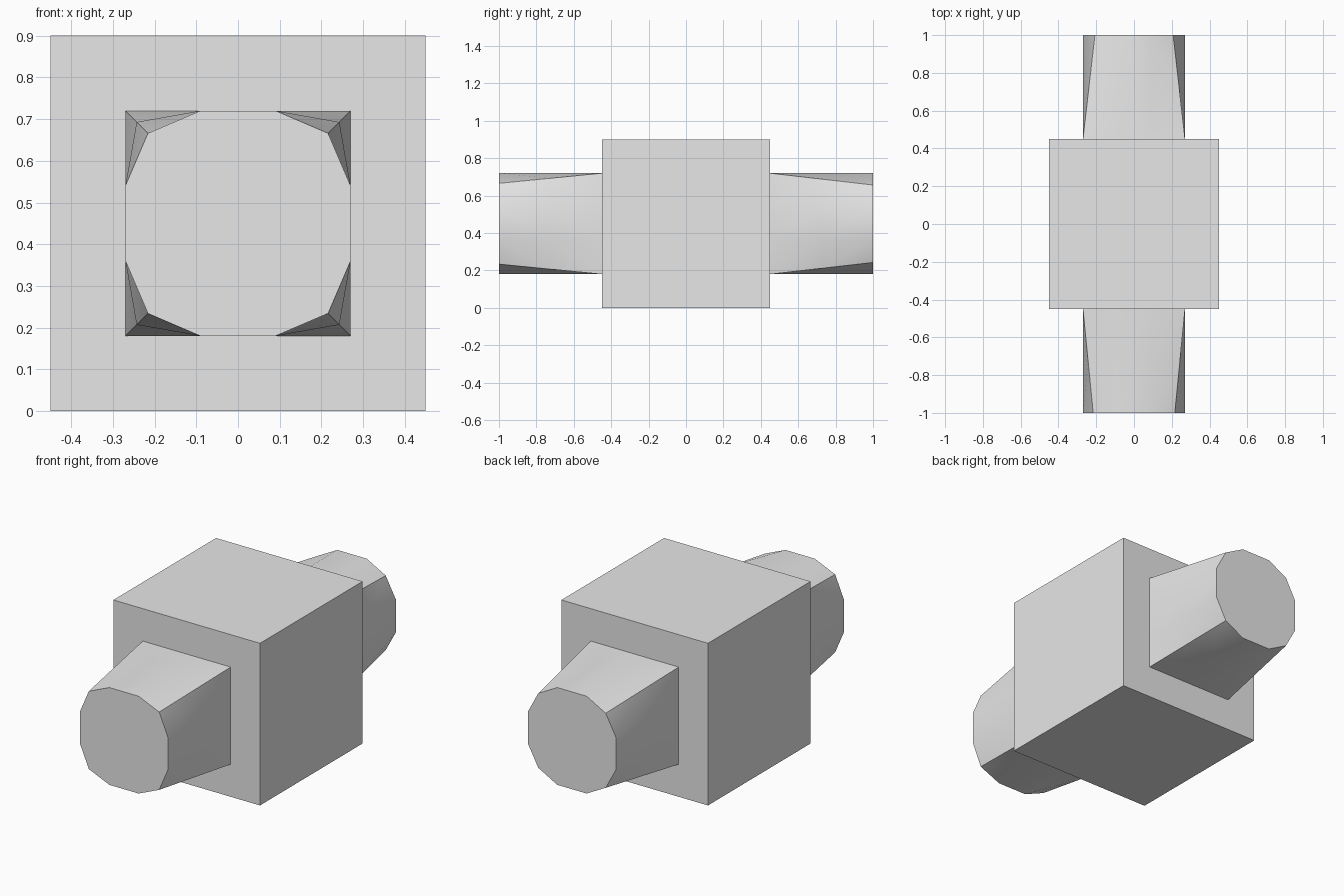
import bpy
import bmesh
import math

if "Cube" in bpy.data.objects:
    bpy.data.objects.remove(bpy.data.objects["Cube"], do_unlink=True)

grey = bpy.data.materials.new("plain_grey")
grey.use_nodes = True
grey.diffuse_color = (0.8, 0.8, 0.8, 1)
grey.node_tree.nodes["Principled BSDF"].inputs["Base Color"].default_value = (0.8, 0.8, 0.8, 1)

HALF = 0.45     # half size of the block, also its centre height
WIDE = 0.27     # half width of an arm
FLAT = 0.09     # half width of the flat side at an arm's end


def finish(name, bm):
    bmesh.ops.recalc_face_normals(bm, faces=bm.faces)
    mesh = bpy.data.meshes.new(name)
    bm.to_mesh(mesh)
    bm.free()
    mesh.materials.append(grey)
    obj = bpy.data.objects.new(name, mesh)
    bpy.context.collection.objects.link(obj)
    return obj


def arm(name, side, corner):
    """Square at the block, lofted to a twelve-sided end."""
    bm = bmesh.new()
    rings = []
    for t in (0, 0.5, 1):
        c = WIDE + (corner - WIDE) * t
        y = side * (HALF + (1 - HALF) * t)
        points = [(WIDE, FLAT), (c, c), (FLAT, WIDE)]
        ring = []
        for quarter in range(4):
            ring += [bm.verts.new((x, y, HALF + z)) for x, z in points]
            points = [(-z, x) for x, z in points]
        rings.append(ring)
    for a, b in zip(rings, rings[1:]):
        for i in range(len(a)):
            j = (i + 1) % len(a)
            bm.faces.new((a[i], a[j], b[j], b[i]))
    bm.faces.new(rings[-1])
    obj = finish(name, bm)
    bpy.ops.object.select_all(action="DESELECT")
    obj.select_set(True)
    bpy.context.view_layer.objects.active = obj
    bpy.ops.object.shade_smooth_by_angle(angle=math.radians(30))


# Central block
block = bmesh.new()
bmesh.ops.create_cube(block, size=2 * HALF)
bmesh.ops.translate(block, verts=block.verts, vec=(0, 0, HALF))
finish("central_block", block)

# Arms
arm("front_arm", -1, 0.216)
arm("back_arm", 1, 0.207)
